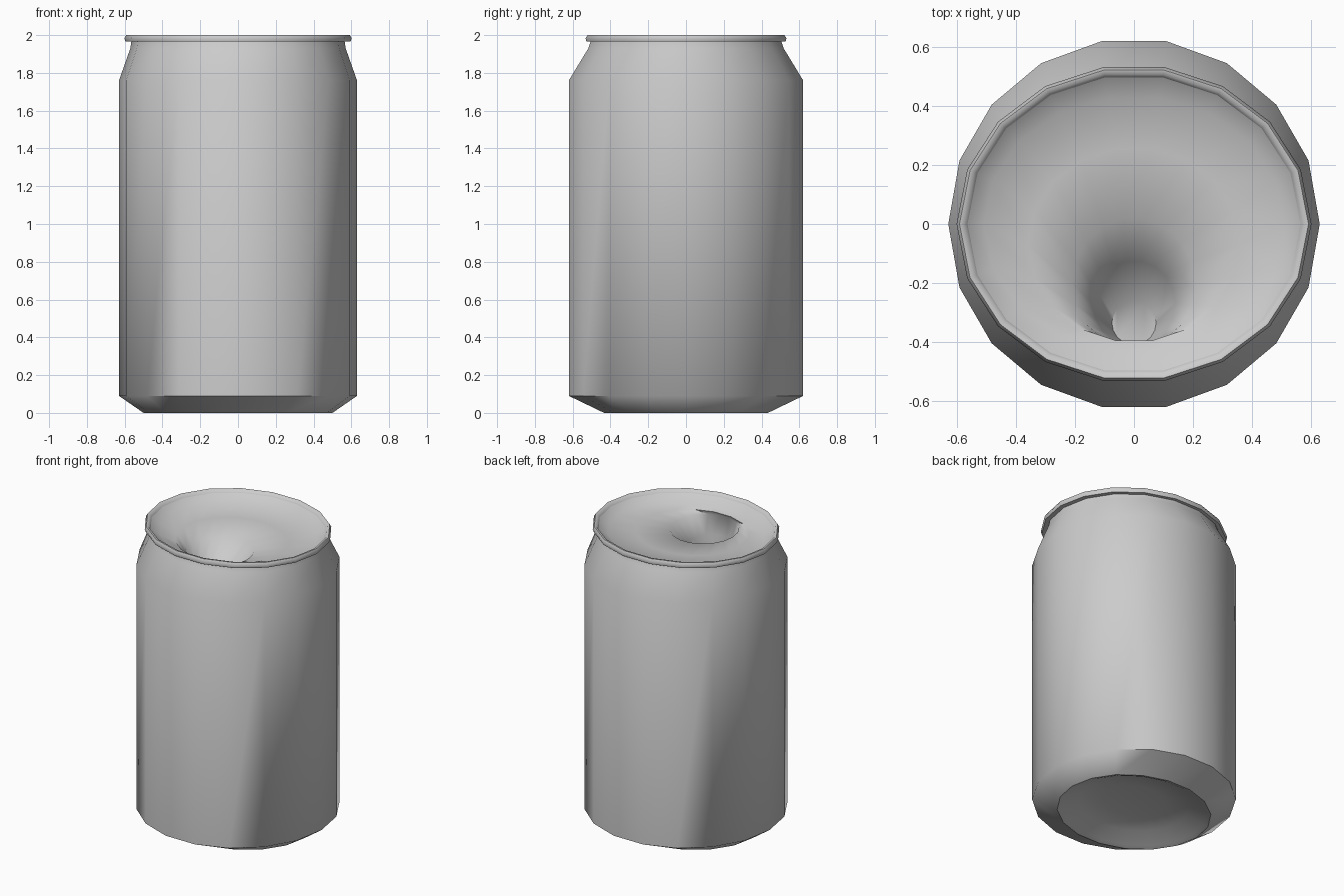
import bpy, bmesh
from math import cos, sin, pi, radians

if "Cube" in bpy.data.objects:
    bpy.data.objects.remove(bpy.data.objects["Cube"])

SIDES = 18


def loft(name, rings, cap_start=False, cap_end=False):
    """Skin a stack of elliptical rings given as (rx, ry, z, centre_y)."""
    bm = bmesh.new()
    loops = []
    for rx, ry, z, cy in rings:
        loops.append([bm.verts.new((rx * cos(2 * pi * i / SIDES),
                                    cy + ry * sin(2 * pi * i / SIDES), z))
                      for i in range(SIDES)])
    for a, b in zip(loops, loops[1:]):
        for i in range(SIDES):
            j = (i + 1) % SIDES
            bm.faces.new((a[i], a[j], b[j], b[i]))
    if cap_start:
        bm.faces.new(loops[0][::-1])
    if cap_end:
        bm.faces.new(loops[-1])
    mesh = bpy.data.meshes.new(name)
    bm.to_mesh(mesh)
    bm.free()
    obj = bpy.data.objects.new(name, mesh)
    bpy.context.collection.objects.link(obj)
    bpy.context.view_layer.objects.active = obj
    bpy.ops.object.select_all(action='DESELECT')
    obj.select_set(True)
    bpy.ops.object.shade_smooth_by_angle(angle=radians(60))
    return obj


# Domed underside, from its centre out to the foot
loft("can_base", [
    (0.20, 0.18, 0.08, 0), (0.36, 0.32, 0.06, 0),
    (0.47, 0.41, 0.01, 0), (0.50, 0.44, 0.0, 0)], cap_start=True)

# Straight wall with bevelled foot and oval shoulder
loft("can_body", [
    (0.50, 0.44, 0.0, 0), (0.63, 0.63, 0.09, 0),
    (0.63, 0.63, 1.76, 0), (0.57, 0.525, 1.93, 0),
    (0.565, 0.513, 1.965, 0)])

# Rolled rim
loft("rim", [
    (0.565, 0.513, 1.965, 0), (0.595, 0.535, 1.965, 0),
    (0.602, 0.54, 1.983, 0), (0.592, 0.53, 2.0, 0),
    (0.578, 0.515, 1.998, 0), (0.565, 0.505, 1.98, 0)])

# Recessed lid with the pour opening pushed inward as a funnel
loft("lid", [
    (0.565, 0.505, 1.98, 0), (0.51, 0.435, 1.935, 0),
    (0.36, 0.33, 1.925, -0.07), (0.21, 0.22, 1.90, -0.20),
    (0.14, 0.145, 1.77, -0.27), (0.075, 0.075, 1.62, -0.335)],
    cap_end=True)
